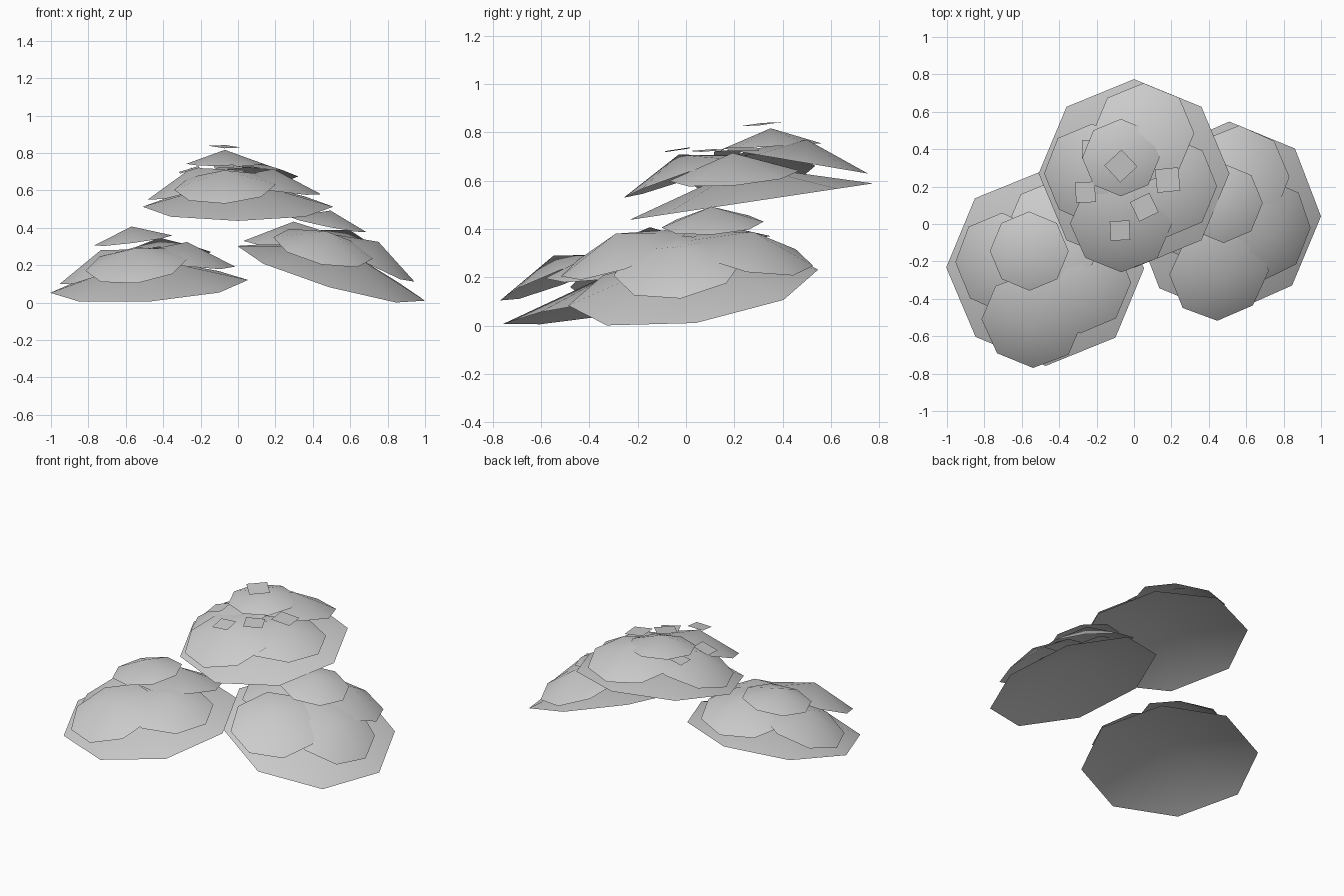
import bpy
import bmesh
from mathutils import Matrix, Vector

if "Cube" in bpy.data.objects:
    bpy.data.objects.remove(bpy.data.objects["Cube"], do_unlink=True)

GREY = (0.6, 0.6, 0.6, 1)
mat = bpy.data.materials.new("plain_grey")
mat.use_nodes = True
mat.diffuse_color = GREY
mat.node_tree.nodes["Principled BSDF"].inputs["Base Color"].default_value = GREY


def finish(name, bm, centre, slope, spin=0):
    """Tilt the part so it climbs by slope in x and y, then place it."""
    normal = Vector((-slope[0], -slope[1], 1)).normalized()
    tilt = Vector((0, 0, 1)).rotation_difference(normal).to_matrix().to_4x4()
    mesh = bpy.data.meshes.new(name)
    bm.transform(Matrix.Translation(centre) @ tilt @ Matrix.Rotation(spin, 4, 'Z'))
    bm.to_mesh(mesh)
    bm.free()
    mesh.materials.append(mat)
    mesh.shade_smooth()
    obj = bpy.data.objects.new(name, mesh)
    bpy.context.collection.objects.link(obj)


def canopy(name, radius, height, centre, slope):
    """Open eight-sided shallow cone, centre given at the rim."""
    bm = bmesh.new()
    bmesh.ops.create_cone(bm, segments=8, radius1=radius, radius2=0,
                          depth=height, cap_ends=False,
                          matrix=Matrix.Translation((0, 0, height / 2)))
    bmesh.ops.remove_doubles(bm, verts=bm.verts, dist=0.0001)
    finish(name, bm, centre, slope)


def plate(name, side, centre, slope, spin):
    """Single square leaf."""
    bm = bmesh.new()
    bmesh.ops.create_grid(bm, x_segments=1, y_segments=1, size=side / 2)
    finish(name, bm, centre, slope, spin)


# Wide canopy under each clump
canopy("upper_base_canopy", 0.51, 0.15, (0, 0.27, 0.513), (0, 0.15))
canopy("right_base_canopy", 0.53, 0.155, (-0.475, -0.235, 0.087), (0.066, 0.155))
canopy("left_base_canopy", 0.523, 0.155, (0.498, 0.03, 0.157), (-0.295, 0.15))

# Medium canopies around each clump
MEDIUM = {
    "upper_front": ((-0.07, 0, 0.617), (0.055, 0.34)),
    "upper_right": ((-0.22, 0.265, 0.63), (0.3, 0.12)),
    "upper_left": ((0.175, 0.2, 0.62), (-0.15, 0.08)),
    "upper_back": ((0.05, 0.485, 0.675), (0, -0.17)),
    "right_front": ((-0.545, -0.515, 0.2), (0.12, 0.38)),
    "right_outer": ((-0.7, -0.21, 0.192), (0.37, 0.13)),
    "right_inner": ((-0.285, -0.315, 0.23), (-0.14, 0.13)),
    "right_back": ((-0.415, -0.03, 0.253), (0.066, -0.17)),
    "left_front": ((0.455, -0.26, 0.292), (-0.23, 0.35)),
    "left_outer": ((0.705, -0.03, 0.242), (-0.55, 0.15)),
    "left_inner": ((0.3, 0.08, 0.338), (0.03, 0.12)),
    "left_back": ((0.57, 0.26, 0.298), (-0.3, -0.2)),
}
for name, (centre, slope) in MEDIUM.items():
    canopy(name + "_canopy", 0.272, 0.096, centre, slope)

# Small canopy crowning each clump
canopy("upper_top_canopy", 0.207, 0.075, (-0.07, 0.355, 0.742), (0, 0.06))
canopy("right_top_canopy", 0.212, 0.076, (-0.56, -0.145, 0.332), (0.13, 0.06))
canopy("left_top_canopy", 0.212, 0.076, (0.48, 0.11, 0.418), (-0.2, 0.06))

# Loose square leaves on the upper clump
LEAVES = [
    (0.125, (-0.07, 0.31, 0.834), (-0.05, 0.1), 0.75),
    (0.105, (-0.075, -0.035, 0.728), (0.04, 0.15), 0.05),
    (0.115, (0.055, 0.09, 0.725), (-0.06, 0.05), 0.45),
    (0.125, (0.18, 0.235, 0.73), (-0.12, 0), 0.1),
    (0.11, (-0.26, 0.17, 0.71), (0.3, 0.1), 0.05),
    (0.1, (-0.23, 0.4, 0.72), (0.2, 0), 0),
    (0.1, (-0.01, 0.48, 0.76), (0, -0.1), 0),
]
for number, leaf in enumerate(LEAVES, 1):
    plate(f"square_leaf_{number}", *leaf)
